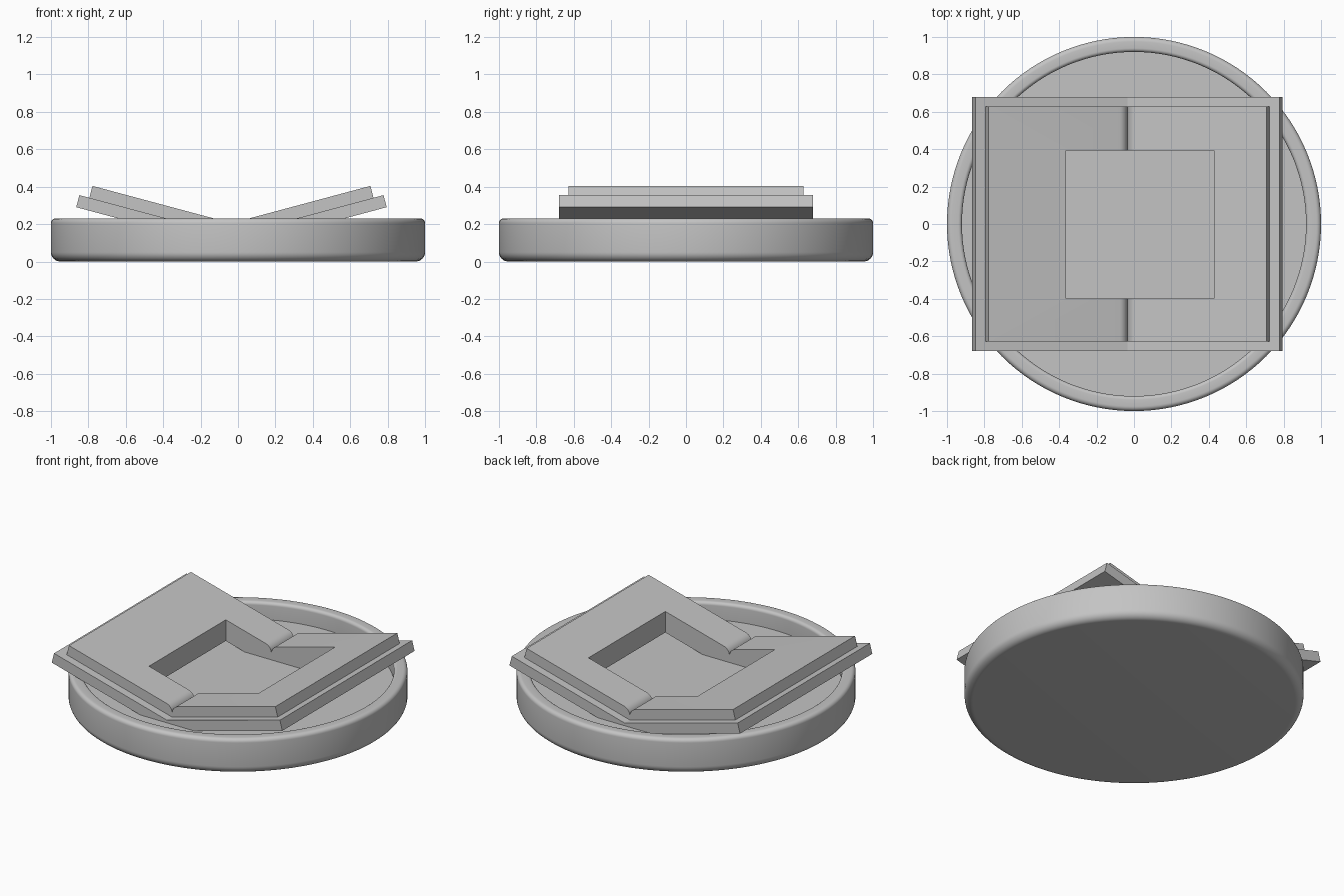
import bpy, bmesh, math
from mathutils import Vector

cube = bpy.data.objects.get("Cube")
if cube:
    bpy.data.objects.remove(cube, do_unlink=True)

grey = bpy.data.materials.new("plain_grey")
grey.use_nodes = True
COLOUR = (0.55, 0.55, 0.55, 1)
grey.diffuse_color = COLOUR
grey.node_tree.nodes["Principled BSDF"].inputs["Base Color"].default_value = COLOUR

SPINE = -0.035               # x of the book's fold
TILT = math.radians(15)      # rise of each half
SLOPE = math.tan(TILT)


def make_object(name, bm):
    bmesh.ops.recalc_face_normals(bm, faces=bm.faces)
    mesh = bpy.data.meshes.new(name)
    bm.to_mesh(mesh)
    bm.free()
    mesh.materials.append(grey)
    obj = bpy.data.objects.new(name, mesh)
    bpy.context.collection.objects.link(obj)
    return obj


def smooth(obj, degrees):
    bpy.ops.object.select_all(action="DESELECT")
    obj.select_set(True)
    bpy.context.view_layer.objects.active = obj
    bpy.ops.object.shade_smooth_by_angle(angle=math.radians(degrees))


def arc(cx, cz, r, start, end, steps=6):
    angles = [math.radians(start + (end - start) * i / steps) for i in range(steps + 1)]
    return [(cx + r * math.cos(a), cz + r * math.sin(a)) for a in angles]


def extrude_profile(name, points, half_depth):
    bm = bmesh.new()
    face = bm.faces.new([bm.verts.new((x, -half_depth, z)) for x, z in points])
    result = bmesh.ops.extrude_face_region(bm, geom=[face])
    verts = [v for v in result["geom"] if isinstance(v, bmesh.types.BMVert)]
    bmesh.ops.translate(bm, verts=verts, vec=(0, 2 * half_depth, 0))
    return make_object(name, bm)


def mirrored(half):
    # the half runs from the fold outwards and back to the fold
    right = [(SPINE + d, z) for d, z in half]
    left = [(SPINE - d, z) for d, z in reversed(half[1:-1])]
    return right + left


# Round tray with a raised, rounded rim
profile = [(0, 0)] + arc(0.95, 0.05, 0.05, -90, 0, 8) + arc(0.975, 0.205, 0.025, 0, 90)
profile += arc(0.94, 0.21, 0.02, 90, 180) + [(0.92, 0.12), (0, 0.12)]
bm = bmesh.new()
verts = [bm.verts.new((r, 0, z)) for r, z in profile]
edges = [bm.edges.new(pair) for pair in zip(verts, verts[1:])]
bmesh.ops.spin(bm, geom=verts + edges, cent=(0, 0, 0), axis=(0, 0, 1),
               angle=math.tau, steps=128, use_duplicate=False)
bmesh.ops.remove_doubles(bm, verts=bm.verts, dist=0.0001)
tray = make_object("tray", bm)
smooth(tray, 35)

# Open cover: a V-shaped sheet
TOP, BASE = 0.137, 0.068     # heights of the cover's planes at the fold
cover = extrude_profile("book_cover", mirrored([
    (0, BASE), (0.83, BASE + SLOPE * 0.83), (0.813, TOP + SLOPE * 0.813), (0, TOP)]), 0.68)

# Page blocks with rounded edges meeting at the gutter
PAGE_TOP, R = 0.205, 0.055
centre_z = PAGE_TOP + SLOPE * R - R / math.cos(TILT)
gutter = arc(R, centre_z, R, 90 + math.degrees(TILT), 180, 8)
pages = extrude_profile("book_pages", mirrored(
    [(0, TOP - 0.01), (0.762, TOP - 0.01 + SLOPE * 0.762),
     (0.743, PAGE_TOP + SLOPE * 0.743)] + gutter), 0.627)

# Square opening cut straight through the book
bm = bmesh.new()
bmesh.ops.create_cube(bm, size=0.79)
bmesh.ops.translate(bm, verts=bm.verts, vec=Vector((0.032, -0.002, 0.3)))
cutter = make_object("opening_cutter", bm)
cutter.hide_render = True
cutter.hide_viewport = True

for part in (cover, pages):
    cut = part.modifiers.new("opening", "BOOLEAN")
    cut.operation = "DIFFERENCE"
    cut.solver = "EXACT"
    cut.object = cutter
smooth(pages, 14)
